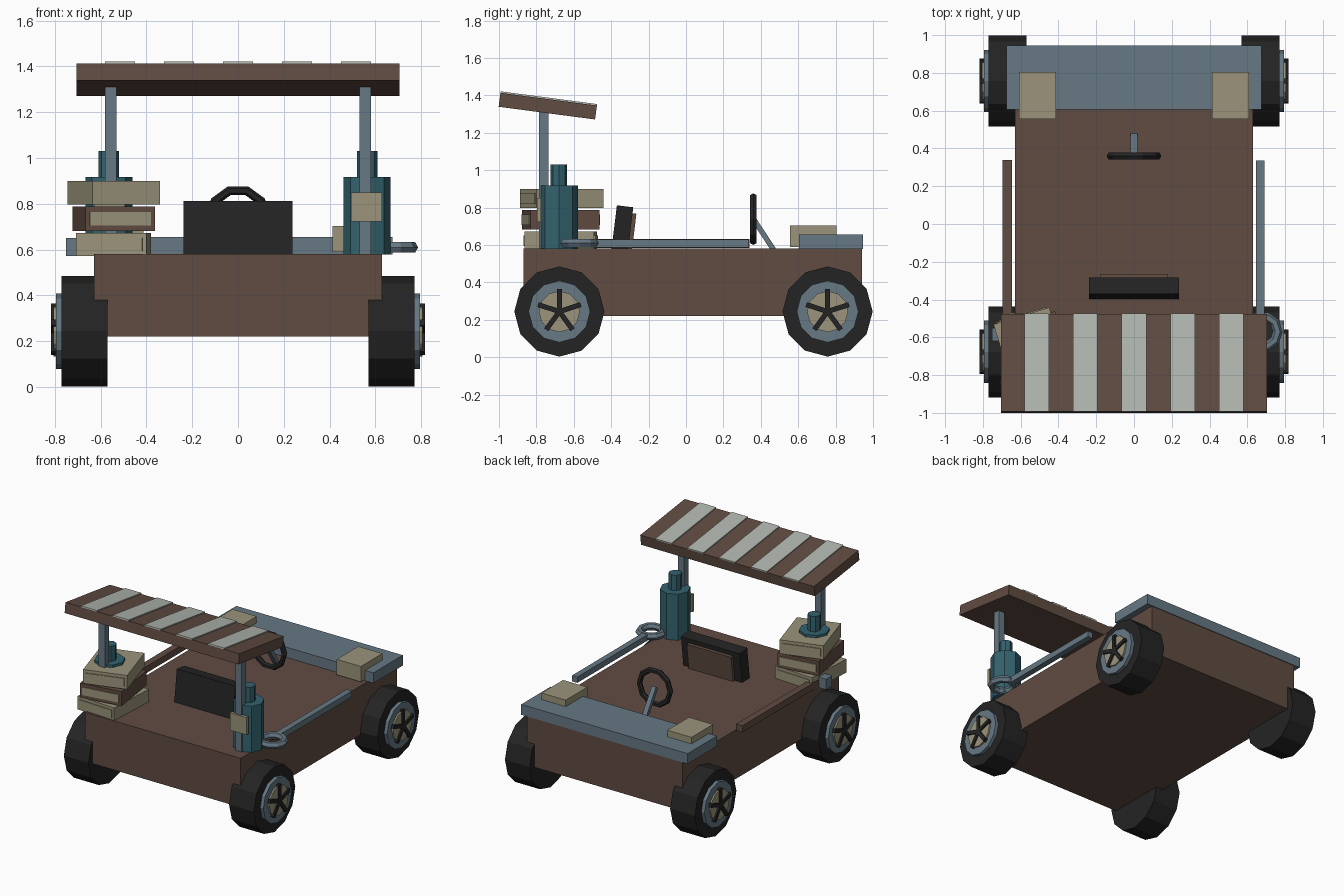
import bpy, bmesh, math
from mathutils import Matrix, Vector

if "Cube" in bpy.data.objects:
    bpy.data.objects.remove(bpy.data.objects["Cube"])


def material(name, hex_colour):
    m = bpy.data.materials.new(name)
    rgb = [int(hex_colour[i:i + 2], 16) / 255 for i in (0, 2, 4)]
    m.diffuse_color = [c / 12.92 if c < 0.04 else ((c + 0.055) / 1.055) ** 2.4 for c in rgb] + [1]
    m.use_nodes = True
    m.node_tree.nodes["Principled BSDF"].inputs["Base Color"].default_value = m.diffuse_color
    return m


BROWN = material("brown", "604C42")
STEEL = material("blue_grey", "667884")
TAN = material("tan", "9B947B")
PALE = material("pale_grey", "B2B7B0")
BLACK = material("black", "242424")
TEAL = material("teal", "34636F")


def finish(name, bm, mat, matrix):
    me = bpy.data.meshes.new(name)
    bm.to_mesh(me)
    bm.free()
    me.materials.append(mat)
    ob = bpy.data.objects.new(name, me)
    ob.matrix_world = matrix
    bpy.context.collection.objects.link(ob)
    return ob


def box(name, size, mat, loc, rot=None):
    bm = bmesh.new()
    bmesh.ops.create_cube(bm, size=1, matrix=Matrix.Diagonal((*size, 1)))
    return finish(name, bm, mat, Matrix.Translation(loc) @ (rot or Matrix()))


def span(name, x, y, z, mat):
    """Box given by its limits on each axis."""
    size = [b - a for a, b in (x, y, z)]
    return box(name, size, mat, [(a + b) / 2 for a, b in (x, y, z)])


def cylinder(name, r, depth, sides, mat, loc, rot=None):
    bm = bmesh.new()
    bmesh.ops.create_cone(bm, cap_ends=True, segments=sides, radius1=r, radius2=r, depth=depth)
    return finish(name, bm, mat, Matrix.Translation(loc) @ (rot or Matrix()))


def ring(name, major, minor, sides, mat, loc, rot=(0, 0, 0)):
    bpy.ops.mesh.primitive_torus_add(major_radius=major, minor_radius=minor, major_segments=sides,
                                     minor_segments=6, location=loc, rotation=rot)
    ob = bpy.context.object
    ob.name = name
    ob.data.materials.append(mat)


def turn(degrees, axis):
    return Matrix.Rotation(math.radians(degrees), 4, axis)


# Chassis and hood
span("body", (-0.63, 0.63), (-0.87, 0.94), (0.22, 0.58), BROWN)
span("hood", (-0.675, 0.675), (0.605, 0.945), (0.579, 0.655), STEEL)

# Wheels with rim, hub disc and five spokes
for s in (-1, 1):
    for y in (-0.677, 0.757):
        for part, r, x0, x1, sides, mat in (("tyre", 0.241, 0.57, 0.77, 12, BLACK),
                                            ("rim", 0.165, 0.76, 0.795, 12, STEEL),
                                            ("hub", 0.11, 0.78, 0.806, 12, TAN)):
            cylinder(part, r, x1 - x0, sides, mat, (s * (x0 + x1) / 2, y, 0.244), turn(90, 'Y'))
        for i in range(5):
            rot = turn(72 * i, 'X')
            off = rot @ Vector((0, 0, 0.06))
            box("spoke", (0.03, 0.027, 0.12), BLACK, Vector((s * 0.802, y, 0.244)) + off, rot)

# Things mirrored left and right: headlights, posts, canisters, labels
for s in (-1, 1):
    span("headlight", sorted((s * 0.412, s * 0.608)), (0.555, 0.805), (0.59, 0.703), TAN)
    span("canopy_post", sorted((s * 0.53, s * 0.58)), (-0.785, -0.735), (0.575, 1.32), STEEL)
    cylinder("canister", 0.103, 0.34, 8, TEAL, (s * 0.564, -0.68, 0.748))
    cylinder("canister_neck", 0.045, 0.12, 8, TEAL, (s * 0.564, -0.68, 0.97))
    span("canister_label", sorted((s * 0.493, s * 0.628)), (-0.797, -0.775), (0.722, 0.85), TAN)

# Tilted canopy with five stripes
tilt = turn(-7.5, 'X')
mid = Vector((0, -0.739, 1.342))
box("canopy", (1.41, 0.52, 0.075), BROWN, mid, tilt)
for i in range(-2, 3):
    box("canopy_stripe", (0.13, 0.521, 0.009), PALE,
        mid + tilt @ Vector((i * 0.258, 0, 0.041)), tilt)

# Seat back
lean = turn(-7, 'X')
seat = Vector((0, -0.34, 0.69))
box("seat_back", (0.476, 0.088, 0.235), BLACK, seat, lean)
box("seat_pad", (0.36, 0.03, 0.19), BROWN, seat + lean @ Vector((0, 0.05, -0.01)), lean)

# Steering wheel and column
ring("steering_wheel", 0.125, 0.02, 10, BLACK, (0, 0.36, 0.738), (math.pi / 2, 0, 0))
a, b = Vector((0, 0.36, 0.74)), Vector((0, 0.468, 0.575))
box("steering_column", (0.035, 0.028, (b - a).length), STEEL, (a + b) / 2,
    (b - a).to_track_quat('Z', 'Y').to_matrix().to_4x4())

# Wrench on one side, hammer on the other
span("wrench_handle", (0.647, 0.69), (-0.49, 0.335), (0.587, 0.63), STEEL)
ring("wrench_ring", 0.081, 0.026, 10, STEEL, (0.68, -0.57, 0.61))
span("hammer_handle", (-0.695, -0.645), (-0.58, 0.34), (0.585, 0.633), BROWN)
span("hammer_head", (-0.752, -0.59), (-0.62, -0.55), (0.573, 0.65), STEEL)

# Stack of twisted crates with a panel on both ends
for z0, z1, angle, cx, cy, mat in ((0.573, 0.672, -3, -0.543, -0.67, TAN),
                                   (0.682, 0.788, 8.5, -0.542, -0.67, BROWN),
                                   (0.798, 0.9, 17, -0.542, -0.665, TAN)):
    rot = turn(angle, 'Z')
    c = Vector((cx, cy, (z0 + z1) / 2))
    box("crate", (0.308, 0.373, z1 - z0), mat, c, rot)
    for s in (-1, 1):
        box("crate_panel", (0.27, 0.009, 0.058), TAN, c + rot @ Vector((0, s * 0.188, 0)), rot)
